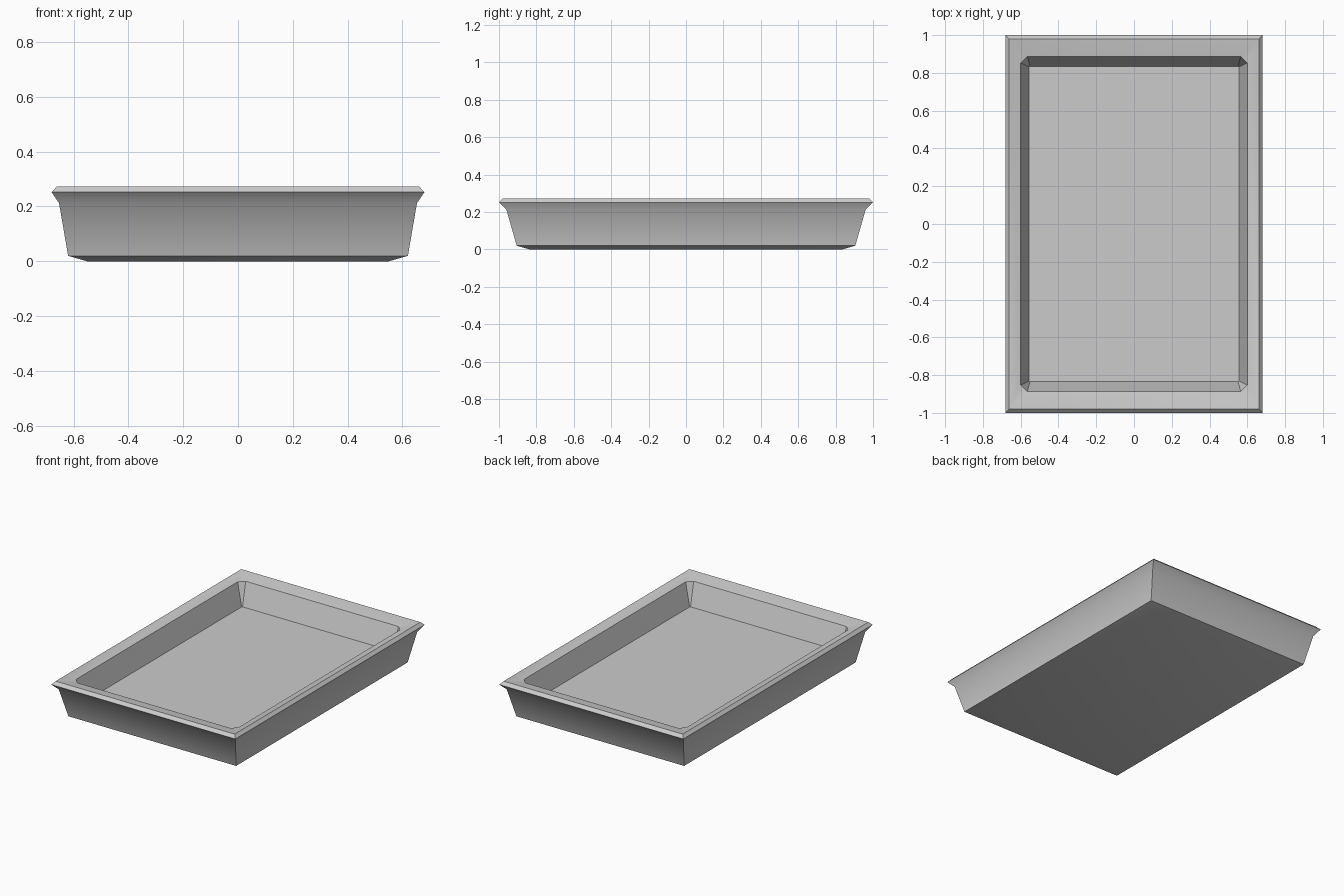
import bpy, bmesh, math

if "Cube" in bpy.data.objects:
    bpy.data.objects.remove(bpy.data.objects["Cube"])

# Cross-section: half width x, half length y, height z, corner chamfer
profile = [
    (0.55, 0.835, 0.0, 0.0),      # underside
    (0.62, 0.905, 0.02, 0.0),     # foot of the wall
    (0.653, 0.96, 0.212, 0.0),    # top of the wall
    (0.68, 1.0, 0.252, 0.0),      # flared lip
    (0.662, 0.98, 0.272, 0.0),    # rim crest
    (0.60, 0.888, 0.252, 0.035),  # inner rim edge
    (0.555, 0.835, 0.105, 0.004), # tray floor
]


def ring(bm, hx, hy, z, c):
    pts = [(hx, -hy + c), (hx, hy - c), (hx - c, hy), (-hx + c, hy),
           (-hx, hy - c), (-hx, -hy + c), (-hx + c, -hy), (hx - c, -hy)]
    return [bm.verts.new((x, y, z)) for x, y in pts]


# Tray body: bridge the rings, then cap the underside and the floor
bm = bmesh.new()
rings = [ring(bm, *p) for p in profile]
for a, b in zip(rings, rings[1:]):
    for i in range(8):
        j = (i + 1) % 8
        bm.faces.new((a[i], a[j], b[j], b[i]))
bm.faces.new(rings[0][::-1])
bm.faces.new(rings[-1])
bmesh.ops.remove_doubles(bm, verts=bm.verts, dist=0.0005)
bmesh.ops.recalc_face_normals(bm, faces=bm.faces)
mesh = bpy.data.meshes.new("tray")
bm.to_mesh(mesh)
bm.free()
tray = bpy.data.objects.new("tray", mesh)
bpy.context.collection.objects.link(tray)

# Smooth shading with crisp edges
bpy.context.view_layer.objects.active = tray
tray.select_set(True)
bpy.ops.object.shade_smooth_by_angle(angle=math.radians(40))
